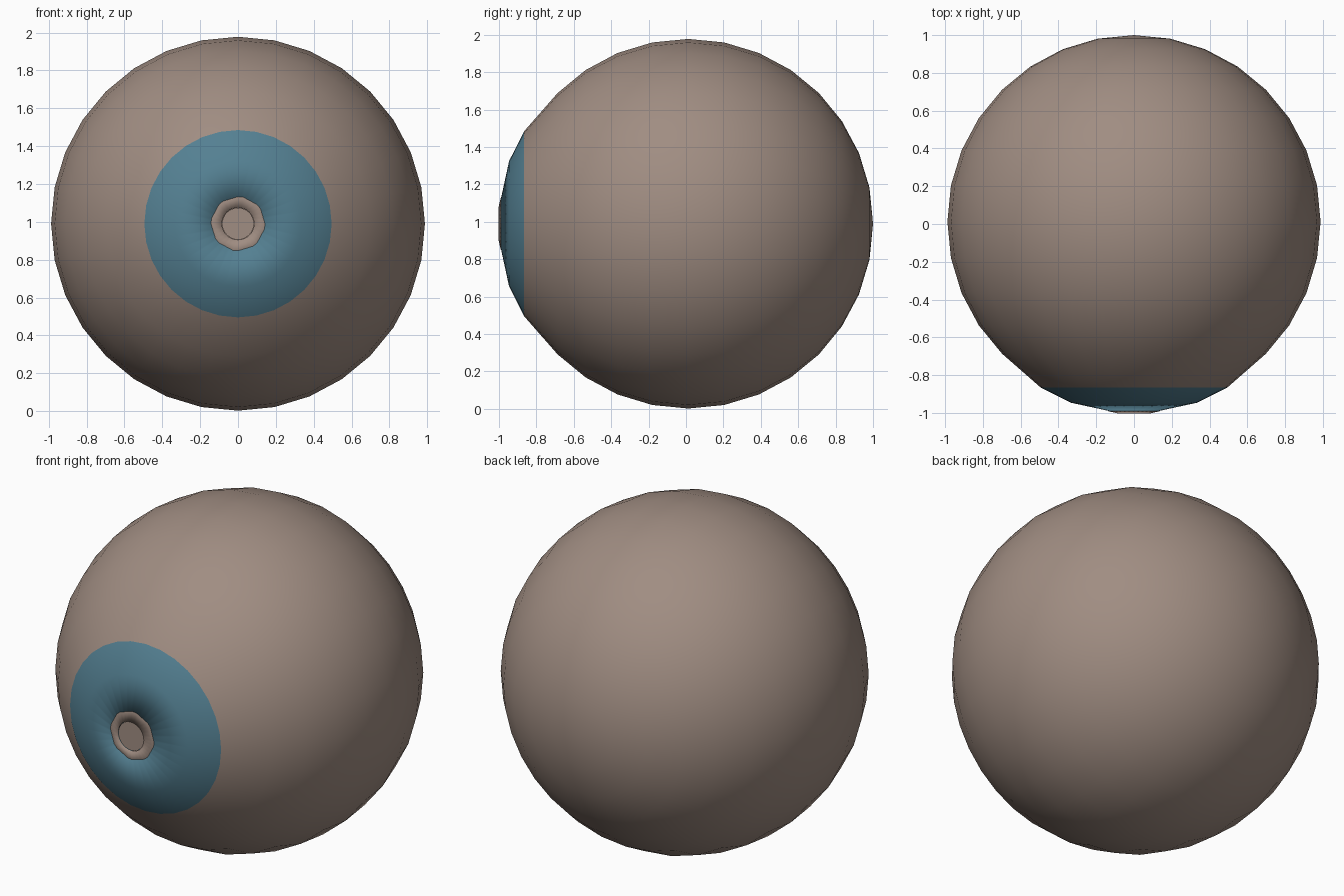
import bpy, math

if "Cube" in bpy.data.objects:
    bpy.data.objects.remove(bpy.data.objects["Cube"])

N = 32            # segments around the front-back axis
R = 0.988         # ball radius
CY, CZ = 0.012, 0.99


def material(name, srgb):
    m = bpy.data.materials.new(name)
    m.diffuse_color = [((c / 255 + 0.055) / 1.055) ** 2.4 for c in srgb] + [1]
    m.use_nodes = True
    m.node_tree.nodes["Principled BSDF"].inputs["Base Color"].default_value = m.diffuse_color
    return m


BROWN = material("warm grey", (160, 141, 130))
TEAL = material("teal", (84, 128, 146))


def make(name, verts, faces, mats, smooth=True):
    me = bpy.data.meshes.new(name)
    me.from_pydata(verts, [], faces)
    for m in mats:
        me.materials.append(m)
    me.polygons.foreach_set("use_smooth", [smooth] * len(me.polygons))
    me.update()
    ob = bpy.data.objects.new(name, me)
    bpy.context.collection.objects.link(ob)
    return ob


def lathe(name, profile, mats, scale=lambda i, a: 1.0):
    """Spin (radius, y) points, listed back to front, around the y axis."""
    verts, rows, faces = [], [], []
    for i, (r, y) in enumerate(profile):
        if r < 1e-6:
            rows.append([len(verts)] * N)
            verts.append((0, y, CZ))
            continue
        rows.append(list(range(len(verts), len(verts) + N)))
        for j in range(N):
            a = 2 * math.pi * j / N
            k = r * scale(i, a)
            verts.append((k * math.cos(a), y, CZ + k * math.sin(a)))
    for p, q in zip(rows, rows[1:]):
        for j in range(N):
            n = (j + 1) % N
            f = [p[j], p[n], q[n], q[j]]
            faces.append(list(dict.fromkeys(f)))
    return make(name, verts, faces, mats)


# Ball: sphere rings from the back pole to 45 degrees, then the iris bulge
# and a rim that turns back into the pupil hole
step = math.pi / 16
profile = [(R * math.sin(i * step), CY + R * math.cos(i * step)) for i in range(13)]
profile += [(0.495, -0.865), (0.335, -0.946), (0.085, -1.0), (0.15, -0.85)]
ball = lathe("eyeball", profile, [BROWN, TEAL])
for p in ball.data.polygons:
    if p.center.y < -0.864 or (p.center.y < -0.8 and p.center.xz.length < 0.45):
        p.material_index = 1


# Eight-sided collar around the pupil, lying just on the bulge
def octagon(i, a):
    if i > 0:
        return 1.0
    return math.cos(math.pi / 8) / math.cos((a + 0.1) % (math.pi / 4) - math.pi / 8)


lathe("pupil_collar", [(0.148, -0.9895), (0.085, -1.003), (0.1, -0.95)], [BROWN], octagon)

# Flat pupil disc
ring = [(0.084 * math.cos(2 * math.pi * j / N), -0.999,
         CZ + 0.084 * math.sin(2 * math.pi * j / N)) for j in range(N)]
make("pupil", ring, [list(range(N))], [BROWN], smooth=False)
